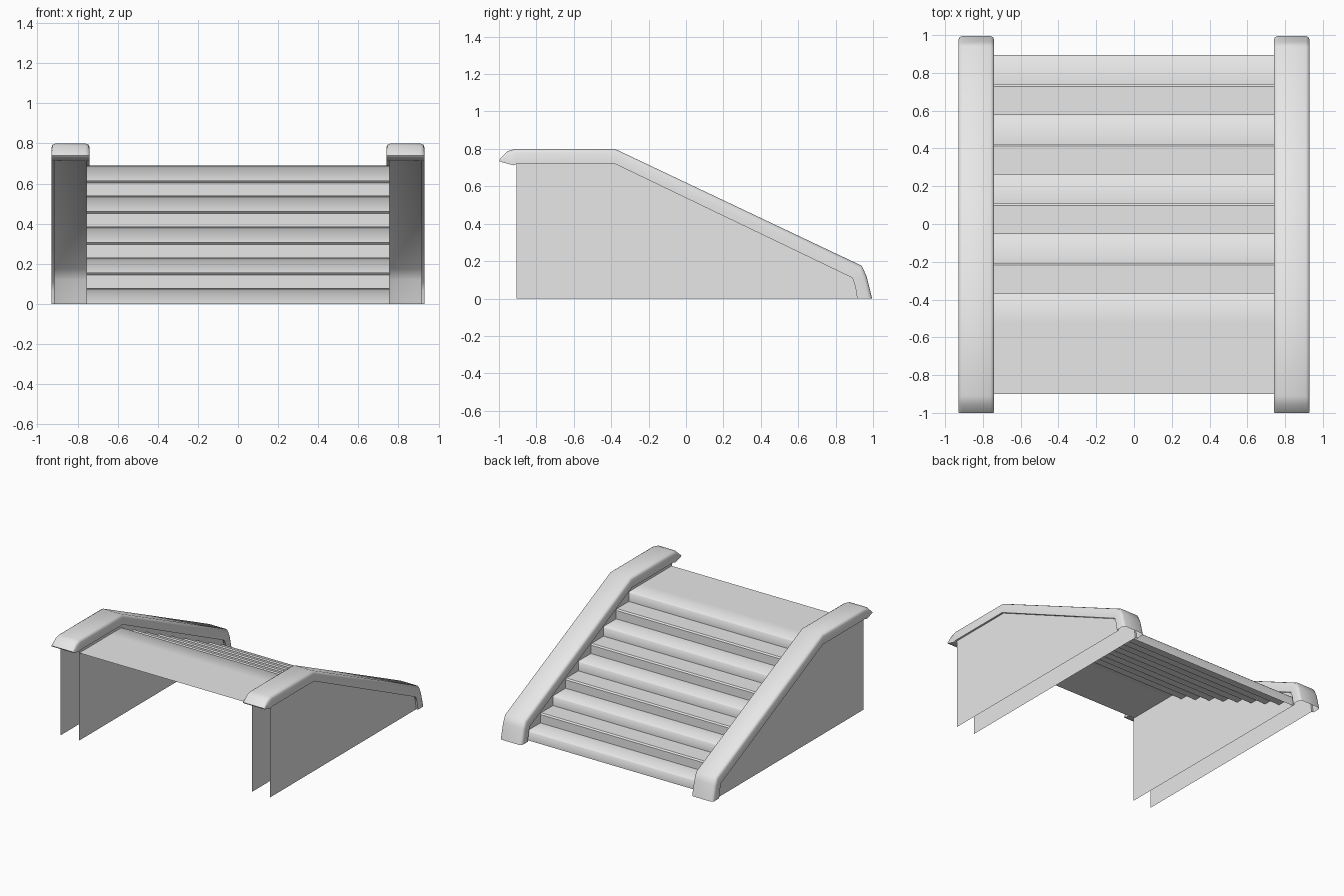
import bpy
import bmesh
import math

if "Cube" in bpy.data.objects:
    bpy.data.objects.remove(bpy.data.objects["Cube"], do_unlink=True)

grey = bpy.data.materials.new("plain_grey")
grey.use_nodes = True
grey.diffuse_color = (0.8, 0.8, 0.8, 1)
grey.node_tree.nodes["Principled BSDF"].inputs["Base Color"].default_value = (0.8, 0.8, 0.8, 1)


def finish(name, bm, mirror=False, smooth_angle=None):
    mesh = bpy.data.meshes.new(name)
    bm.to_mesh(mesh)
    bm.free()
    mesh.materials.append(grey)
    obj = bpy.data.objects.new(name, mesh)
    bpy.context.collection.objects.link(obj)
    if smooth_angle:
        bpy.ops.object.select_all(action="DESELECT")
        obj.select_set(True)
        bpy.context.view_layer.objects.active = obj
        bpy.ops.object.shade_smooth_by_angle(angle=math.radians(smooth_angle))
    if mirror:
        obj.modifiers.new("Mirror", "MIRROR").use_mirror_merge = False
    return obj


WALL_IN, WALL_OUT = 0.755, 0.915
CAP_IN, CAP_OUT = 0.74, 0.93

# Open sheet of stairs: rounded and crisp nosings alternate
STEPS, RISE, RUN = 9, 0.0767, 0.1575
FIRST_NOSE, BACK, CHAMFER = -0.365, -0.9, 0.01
bm = bmesh.new()
for i in range(STEPS):
    nose = FIRST_NOSE + i * RUN
    top = (STEPS - i) * RISE
    start = BACK if i == 0 else nose - RUN
    profile = [(start, top), (nose - CHAMFER, top),
               (nose, top - CHAMFER), (nose, top - RISE)]
    if i == 0:
        profile.insert(1, (nose - RUN, top))
    rows = [[bm.verts.new((x, y, z)) for x in (-WALL_IN, WALL_IN)] for y, z in profile]
    for a, b in zip(rows, rows[1:]):
        bm.faces.new((a[0], a[1], b[1], b[0])).smooth = i % 2 == 0
finish("stairs", bm)

# Thin inner and outer side walls
wall_profile = [(-0.905, 0), (0.915, 0), (0.905, 0.065), (0.89, 0.11),
                (-0.38, 0.72), (-0.905, 0.72)]
for name, x in (("inner_walls", WALL_IN), ("outer_walls", WALL_OUT)):
    bm = bmesh.new()
    face = bm.faces.new([bm.verts.new((x, y, z)) for y, z in wall_profile])
    if x == WALL_IN:
        face.normal_flip()
    finish(name, bm, mirror=True)

# Hollow handrail caps: a rounded channel lofted between lower and upper paths
upper = [(-1, 0.74), (-0.955, 0.788), (-0.91, 0.8), (-0.38, 0.8),
         (0.94, 0.175), (0.965, 0.12), (0.995, 0)]
lower = [(-0.995, 0.732), (-0.92, 0.712), (-0.905, 0.72), (-0.38, 0.72),
         (0.89, 0.11), (0.905, 0.065), (0.915, 0)]
half = [(WALL_OUT, 0), (CAP_OUT, 0), (CAP_OUT, 0.75), (CAP_OUT - 0.006, 0.92),
        (CAP_OUT - 0.02, 1)]
section = half + [(CAP_IN + CAP_OUT - x, t) for x, t in reversed(half)]
bm = bmesh.new()
rings = []
for (y0, z0), (y1, z1) in zip(lower, upper):
    rings.append([bm.verts.new((x, y0 + (y1 - y0) * t, z0 + (z1 - z0) * t))
                  for x, t in section])
for s, (a, b) in enumerate(zip(rings, rings[1:])):
    for i in range(len(section) - 1):
        bm.faces.new((a[i], b[i], b[i + 1], a[i + 1]))
    if s < 2:  # closed underside of the overhanging lip
        bm.faces.new((a[-1], b[-1], b[0], a[0]))
bm.faces.new(rings[0])
finish("handrail_caps", bm, mirror=True, smooth_angle=50)
